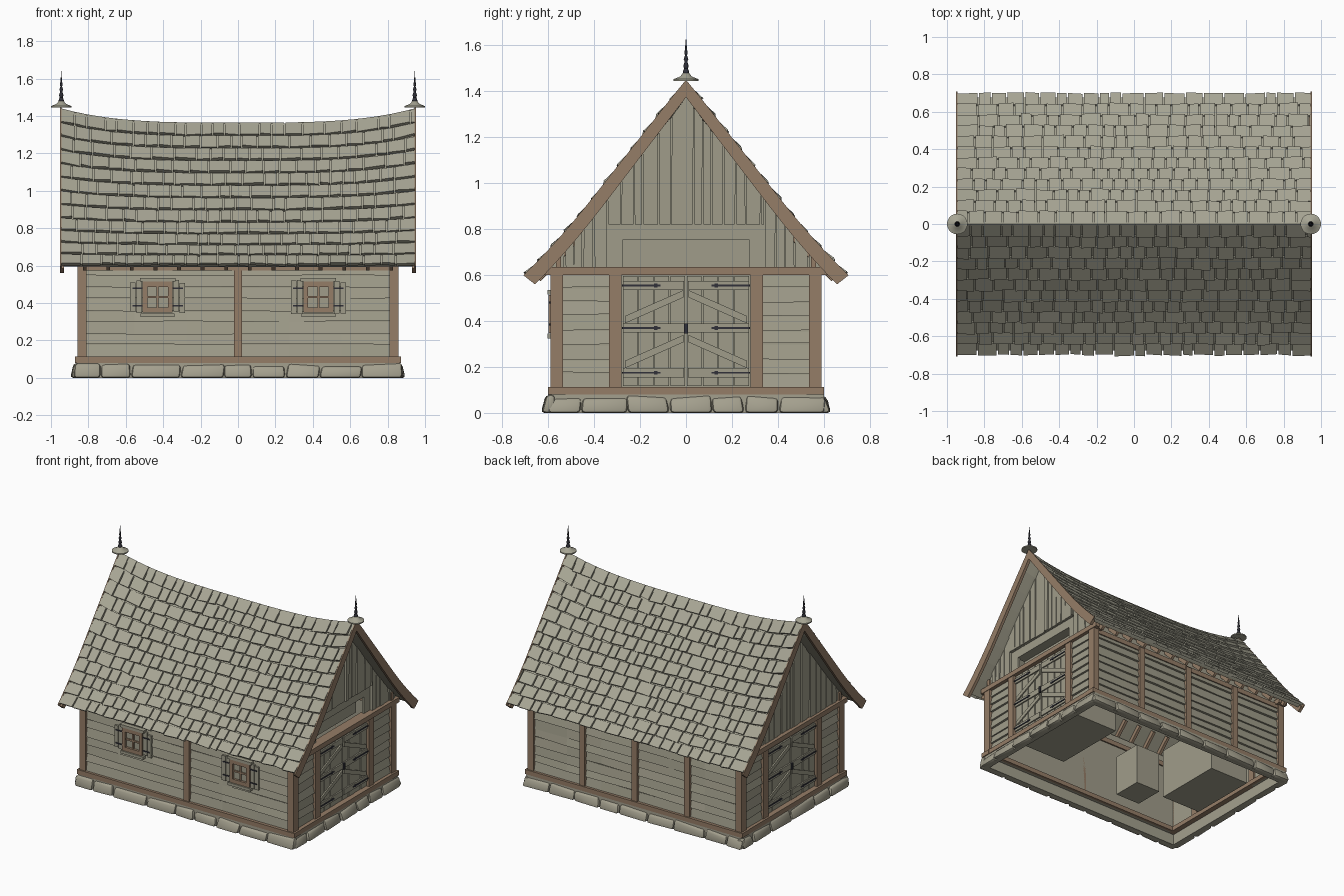
import bpy, bmesh, math, random
from mathutils import Vector

random.seed(7)
if "Cube" in bpy.data.objects:
    bpy.data.objects.remove(bpy.data.objects["Cube"], do_unlink=True)


def material(name, r, g, b):
    m = bpy.data.materials.new(name)
    m.use_nodes = True
    m.diffuse_color = (r, g, b, 1)
    m.node_tree.nodes["Principled BSDF"].inputs["Base Color"].default_value = (r, g, b, 1)
    return m


SHINGLE = material("grey_shingle", .385, .375, .295)
PLANK = material("weathered_plank", .35, .335, .255)
STONE = material("pale_stone", .37, .35, .27)
TIMBER = material("brown_timber", .3, .205, .135)
IRON = material("dark_iron", .03, .03, .04)


# Shared helpers
def finish(name, bm, mat, smooth=False):
    bmesh.ops.recalc_face_normals(bm, faces=bm.faces)
    mesh = bpy.data.meshes.new(name)
    bm.to_mesh(mesh)
    bm.free()
    mesh.materials.append(mat)
    ob = bpy.data.objects.new(name, mesh)
    bpy.context.collection.objects.link(ob)
    if smooth:
        bpy.ops.object.select_all(action="DESELECT")
        ob.select_set(True)
        bpy.context.view_layer.objects.active = ob
        bpy.ops.object.shade_smooth_by_angle(angle=math.radians(40))


def hexa(bm, low, high):
    a = [bm.verts.new(p) for p in low]
    b = [bm.verts.new(p) for p in high]
    bm.faces.new(a)
    bm.faces.new(b)
    for i in range(4):
        j = (i + 1) % 4
        bm.faces.new((a[i], a[j], b[j], b[i]))


def board(bm, frame, quad, d0, d1):
    hexa(bm, [frame(u, z, d0) for u, z in quad], [frame(u, z, d1) for u, z in quad])


def rect(bm, frame, u0, u1, z0, z1, d0, d1):
    board(bm, frame, [(u0, z0), (u1, z0), (u1, z1), (u0, z1)], d0, d1)


def jit(a):
    return random.uniform(-a, a)


def long_wall(s):
    return lambda u, z, d: Vector((u, s * (.565 + d), z))


def gable(s):
    return lambda u, z, d: Vector((s * (.83 + d), u, z))


def profile(y):
    return 1.437 - 1.27 * y + .5 * max(0, y - .4) ** 2


def roof(x, y, side, lift=0):
    z = profile(y)
    z -= .075 * (1 - min(1, abs(x / .945)) ** 3.4) * (z - .59) / .84
    out = y + lift * .786 if y > 0 else 0
    return Vector((x, side * out, z + lift * .619))


def splits(a, b, low, high):
    cuts = [a]
    while cuts[-1] < b - high:
        cuts.append(cuts[-1] + random.uniform(low, high))
    return cuts + [b]


# Roof deck: sheet under the shingles, planks on the inside
for name, mat, top, low in (("roof_underlay", SHINGLE, -.004, -.014), ("roof_boards", PLANK, -.014, -.028)):
    bm = bmesh.new()
    xs = [-.935 + 1.87 * i / 24 for i in range(25)]
    for side in (-1, 1):
        for x0, x1 in zip(xs, xs[1:]):
            for r in range(8):
                y0, y1 = .68 * r / 8, .68 * (r + 1) / 8
                ring = [(x0, y0), (x1, y0), (x1, y1), (x0, y1)]
                hexa(bm, *[[roof(x, y, side, h) for x, y in ring] for h in (low, top)])
    finish(name, bm, mat)

# Shingles: twelve uneven rows on each slope
bm = bmesh.new()
ROWS, STEP = 12, .0574
for side in (-1, 1):
    for r in range(ROWS):
        cuts = splits(-.949, .947, .055, .12)
        for x0, x1 in zip(cuts, cuts[1:]):
            y0, y1 = r * STEP + (.003 if r else 0), (r + 1) * STEP + jit(.003)
            a, b, skew = x0 + .004, x1 - .004, jit(.003)
            ring = [(a, y0), (b, y0), (b, y1 + skew), (a, y1 - skew)]
            thick = .016 + jit(.003)
            hexa(bm, [roof(x, y, side, -.005) for x, y in ring],
                 [roof(x, y, side, .005 if i < 2 else thick) for i, (x, y) in enumerate(ring)])
finish("roof_shingles", bm, SHINGLE)

# Bargeboards following the gable edges
bm = bmesh.new()
for end in (-1, 1):
    for side in (-1, 1):
        for r in range(14):
            ring = []
            for k, outer in ((r, True), (r + 1, True), (r + 1, False), (r, False)):
                p = roof(.945, k * .05, side, .01 if outer else -.038 - .016 * k / 14)
                if k == 0:
                    p = Vector((0, 0, 1.45 if outer else 1.375))
                ring.append(p)
            hexa(bm, *[[Vector((end * x, p.y, p.z)) for p in ring] for x in (.944, .952)])
            rim = [ring[0].lerp(ring[3], .35), ring[1].lerp(ring[2], .35), ring[2], ring[3]]
            hexa(bm, *[[Vector((end * x, p.y, p.z)) for p in rim] for x in (.93, .944)])
finish("bargeboards", bm, TIMBER)

# Rafter tails under the eaves
bm = bmesh.new()
for side in (-1, 1):
    for i in range(14):
        x = -.82 + 1.64 * i / 13
        ring = [(x - .01, .5), (x + .01, .5), (x + .01, .68), (x - .01, .68)]
        hexa(bm, [roof(u, y, side, -.06) for u, y in ring], [roof(u, y, side, -.026) for u, y in ring])
finish("rafter_tails", bm, TIMBER)

# Ridge finials: flared cap and turned spike
CAP = [(0, 1.485), (.012, 1.482), (.025, 1.465), (.055, 1.453), (.055, 1.445), (0, 1.445)]
SPIKE = [(0, 1.64), (.004, 1.59), (.007, 1.565), (.004, 1.558), (.01, 1.54), (.006, 1.53),
         (.012, 1.51), (.008, 1.5), (.014, 1.485), (.014, 1.47), (0, 1.47)]
for label, end in (("left", 1), ("right", -1)):
    for part, points, mat in (("cap", CAP, SHINGLE), ("spike", SPIKE, IRON)):
        bm = bmesh.new()
        vs = [bm.verts.new((end * .945 + r, 0, z)) for r, z in points]
        es = [bm.edges.new(pair) for pair in zip(vs, vs[1:])]
        bmesh.ops.spin(bm, geom=vs + es, cent=(end * .945, 0, 0), axis=(0, 0, 1),
                       angle=math.tau, steps=20)
        bmesh.ops.remove_doubles(bm, verts=bm.verts, dist=.0005)
        finish(f"{label}_finial_{part}", bm, mat, True)

# Foundation: rough bevelled stones on a plain core
bm = bmesh.new()
for s in (-1, 1):
    for frame, half in ((long_wall(s), .88), (gable(s), .605)):
        cuts = splits(-half, half, .13, .27)
        for u0, u1 in zip(cuts, cuts[1:]):
            lean = jit(.014)
            tops = [.07 + jit(.01) for _ in range(2)]
            quad = [(u0 + .002, 0), (u1 - .002, 0), (u1 - .004 + lean, tops[0]), (u0 + .004 + lean, tops[1])]
            depths = [.062 + jit(.006), .062 + jit(.006), .044 + jit(.008), .044 + jit(.008)]
            hexa(bm, [frame(u, z, .005) for u, z in quad], [frame(*q, d) for q, d in zip(quad, depths)])
bmesh.ops.bevel(bm, geom=list(bm.edges), offset=.016, segments=2, affect="EDGES", profile=.5)
finish("foundation_stones", bm, STONE, True)
bm = bmesh.new()
for s in (-1, 1):
    rect(bm, long_wall(s), -.86, .86, 0, .08, 0, .035)
    rect(bm, gable(s), -.59, .59, 0, .08, 0, .035)
finish("foundation_core", bm, STONE)

# Wall panels, uneven lapped siding and warped gable planks
panel, siding, planks = [bmesh.new() for _ in range(3)]
for s in (-1, 1):
    for frame, bays, head in ((long_wall(s), [(-.83, .83)], .66),
                              (gable(s), [(-.56, -.3), (.3, .56)], .62)):
        for u0, u1 in bays:
            rect(panel, frame, u0, u1, .08, head, -.02, 0)
            zs = [.11 + .062 * i + jit(.006) for i in range(9)]
            for z0, z1 in zip(zs, zs[1:]):
                n = 6 if u1 - u0 > 1 else 1
                rises = [random.uniform(0, .008) for _ in range(n + 1)]
                leans = [.015 + jit(.004) for _ in range(n + 1)]
                for k in range(n):
                    a, b = [u0 + (u1 - u0) * (k + e) / n for e in (0, 1)]
                    foot = [(a, z0 + rises[k]), (b, z0 + rises[k + 1]), (b, z1), (a, z1)]
                    depths = (leans[k], leans[k + 1], .004, .004)
                    hexa(siding, [frame(u, z, -.001) for u, z in foot],
                         [frame(*q, d) for q, d in zip(foot, depths)])

    frame = gable(s)
    for side in (-1, 1):
        cuts = splits(0, .345, .035, .07) + splits(.345, .6, .035, .07)[1:]
        for u0, u1 in zip(cuts, cuts[1:]):
            z0 = .82 if s > 0 and u1 < .35 else .635
            t0, t1 = [max(z0 + .002, roof(.83, u, 1).z - .035) for u in (u0, u1)]
            narrow = [random.uniform(.001, .009) for _ in range(2)]
            quad = [(side * u0, z0), (side * (u1 - narrow[0]), z0),
                    (side * (u1 - narrow[1]), t1), (side * u0, t0)]
            board(planks, frame, quad, -.015, .008 + jit(.005))
        for u0, u1 in ((0, .35), (.35, .57)):
            z0 = .82 if s > 0 and u1 < .4 else .635
            t0, t1 = [roof(.83, u, 1).z - .04 for u in (u0, u1)]
            board(panel, frame, [(side * u0, z0), (side * u1, z0), (side * u1, t1), (side * u0, t0)], -.025, -.012)
finish("wall_panels", panel, PLANK)
finish("wall_siding", siding, PLANK)
finish("gable_planks", planks, PLANK)

# Recessed loft hatch above the left doorway
bm, g = bmesh.new(), gable(1)
for args in ((-.345, -.275, .635, .82), (.275, .345, .635, .82), (-.275, .275, .755, .82)):
    rect(bm, g, *args, -.03, -.012)
rect(bm, g, -.29, .29, .62, .77, -.1, -.085)
rect(bm, g, -.29, .29, .755, .77, -.1, -.012)
finish("loft_hatch", bm, PLANK)

# Timber frame: sills, posts and tie beams
bm = bmesh.new()
for s in (-1, 1):
    f, g = long_wall(s), gable(s)
    rect(bm, f, -.872, .872, .08, .113, -.04, .035)
    rect(bm, g, -.6, .6, .08, .113, -.04, .04)
    rect(bm, f, -.85, .85, .575, .61, -.03, .018)
    rect(bm, g, -.62, .62, .6, .635, -.04, .032)
    for u in (-1, 1):
        rect(bm, f, u * .81, u * .858, .11, .605, -.03, .026)
        rect(bm, g, u * .28, u * .335, .11, .605, -.03, .026)
        rect(bm, g, u * .545, u * .567, .63, .69, -.03, .02)
    for u in ((0,) if s < 0 else (-.42, 0, .42)):
        rect(bm, f, u - .022, u + .022, .11, .6, -.02, .026)
finish("timber_frame", bm, TIMBER)

# Double doors on both gables: planks, braces and ironwork
leaves, braces, iron = [bmesh.new() for _ in range(3)]
for s in (-1, 1):
    g = gable(s)
    rect(leaves, g, -.28, .28, .11, .6, -.02, -.008)
    for side in (-1, 1):
        for k in range(4):
            rect(leaves, g, side * (.004 + .069 * k), side * (.068 + .069 * k), .117, .597, -.008, .006 + jit(.002))
        for z in (.175, .37, .555):
            rect(braces, g, side * .008, side * .275, z - .02, z + .02, 0, .016)
            rect(iron, g, side * .11, side * .278, z - .004, z + .004, .01, .021)
            rect(iron, g, side * .125, side * .14, z - .008, z + .008, .01, .021)
        for z in (.195, .39):
            quad = [(side * .265, z), (side * .265, z + .032), (side * .01, z + .145), (side * .01, z + .113)]
            board(braces, g, quad, 0, .015)
    rect(iron, g, -.008, .008, .345, .39, .01, .026)
finish("door_planks", leaves, PLANK)
finish("door_braces", braces, PLANK)
finish("door_ironwork", iron, IRON)

# Front windows with open shutters
frames, panes, shutters, hinges = [bmesh.new() for _ in range(4)]
f = long_wall(-1)
for c in (-.43, .43):
    rect(panes, f, c - .07, c + .07, .365, .5, 0, .017)
    for side in (-1, 1):
        rect(frames, f, c + side * .055, c + side * .08, .35, .51, 0, .034)
        for u in (.084, .117):
            rect(shutters, f, c + side * u, c + side * (u + .03), .35 + jit(.008), .515 + jit(.008), .012, .026)
        for z in (.385, .48):
            rect(hinges, f, c + side * .075, c + side * .135, z - .004, z + .004, .02, .031)
    for z, w, h, d in ((.362, .08, .014, .034), (.5, .08, .014, .034), (.432, .06, .006, .026)):
        rect(frames, f, c - w, c + w, z - h, z + h, 0, d)
    rect(frames, f, c - .006, c + .006, .36, .5, 0, .026)
    rect(shutters, f, c - .095, c + .095, .515, .535, 0, .038)
    rect(shutters, f, c - .09, c + .09, .325, .345, 0, .038)
finish("window_frames", frames, TIMBER)
finish("window_panes", panes, PLANK)
finish("window_shutters", shutters, PLANK)
finish("shutter_hinges", hinges, IRON)

# Plain storage boxes standing inside
bm = bmesh.new()
for x, y, w, d, h in ((.58, .0, .18, .28, .3), (-.27, -.28, .1, .11, .38), (-.6, .05, .16, .26, .45)):
    hexa(bm, *[[(x - w, y - d, z), (x + w, y - d, z), (x + w, y + d, z), (x - w, y + d, z)] for z in (.08, h)])
finish("storage_boxes", bm, PLANK)
